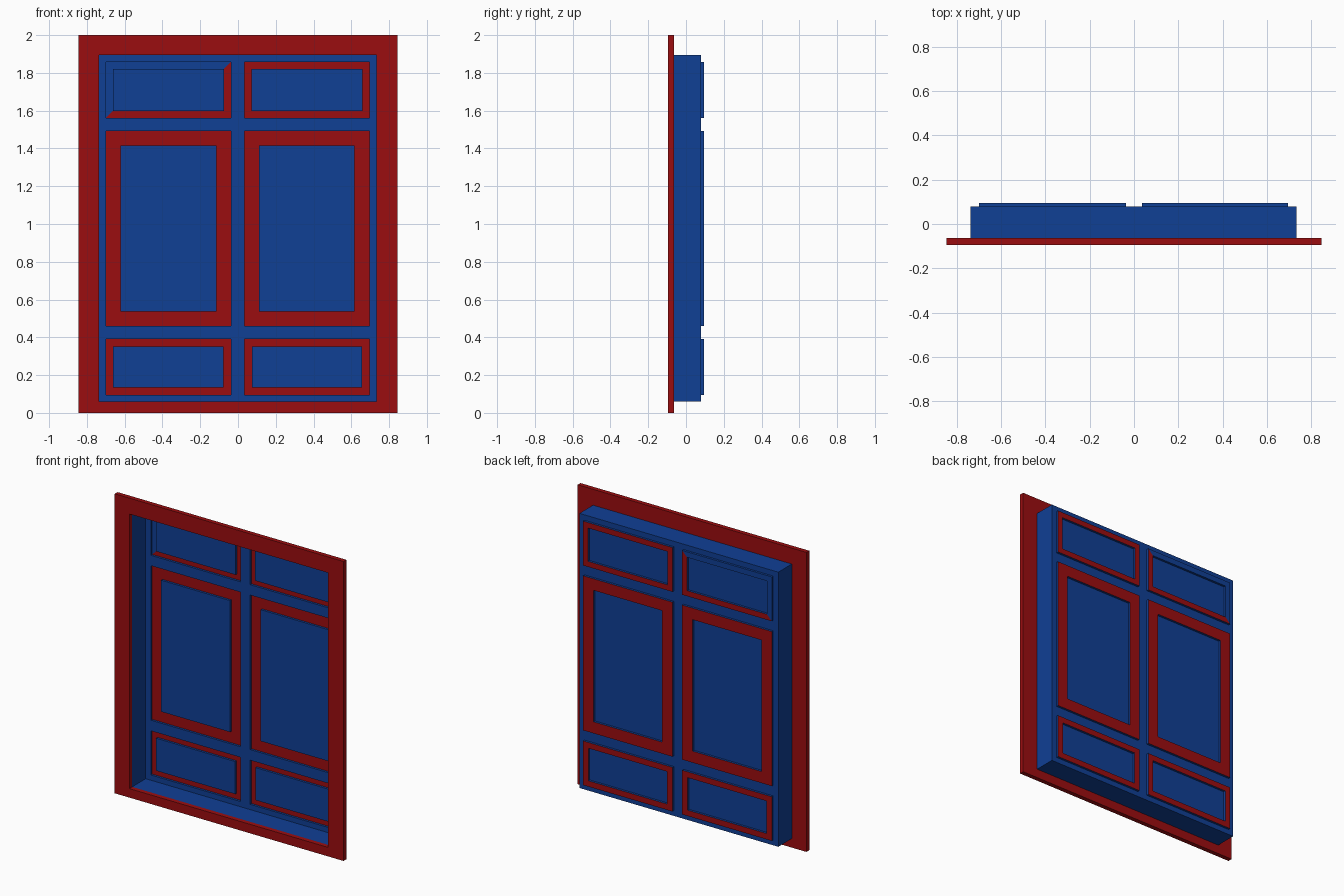
import bpy, bmesh

if "Cube" in bpy.data.objects:
    bpy.data.objects.remove(bpy.data.objects["Cube"])

Y_FRONT, Y_RIM, Y_BACK, Y_RAISED = -0.094, -0.064, 0.079, 0.094


def material(name, color):
    m = bpy.data.materials.new(name)
    m.diffuse_color = color
    m.use_nodes = True
    m.node_tree.nodes["Principled BSDF"].inputs["Base Color"].default_value = m.diffuse_color
    return m


RED = material("red_paint", (0.33, 0.004, 0.005, 1))
BLUE = material("blue_paint", (0.005, 0.05, 0.30, 1))


def ring(bm, rect, y):
    """Four corners of an upright rectangle: bottom left, bottom right, top right, top left."""
    x0, x1, z0, z1 = rect
    return [bm.verts.new((x, y, z)) for x, z in ((x0, z0), (x1, z0), (x1, z1), (x0, z1))]


def bridge(bm, a, b, mats=(0, 0, 0, 0)):
    """Join two rings; mats colours the bottom, right, top and left faces."""
    for i, m in enumerate(mats):
        j = (i + 1) % 4
        bm.faces.new((a[i], a[j], b[j], b[i])).material_index = m


def finish(bm, name, mats):
    bmesh.ops.remove_doubles(bm, verts=bm.verts, dist=1e-5)
    bmesh.ops.recalc_face_normals(bm, faces=bm.faces)
    mesh = bpy.data.meshes.new(name)
    bm.to_mesh(mesh)
    bm.free()
    for m in mats:
        mesh.materials.append(m)
    obj = bpy.data.objects.new(name, mesh)
    bpy.context.collection.objects.link(obj)


def inset(rect, d):
    x0, x1, z0, z1 = rect
    return x0 + d, x1 - d, z0 + d, z1 - d


# Grid lines of the door: solid bars alternate with panel openings
xs = (-0.737, -0.70, -0.037, 0.035, 0.695, 0.732)
zs = (0.06, 0.095, 0.39, 0.461, 1.493, 1.562, 1.858, 1.894)
opening = (xs[0], xs[-1], zs[0], zs[-1])
outer = (-0.845, 0.845, 0, 2)

# Flat outer frame
bm = bmesh.new()
rings = [ring(bm, r, y) for r, y in ((outer, Y_FRONT), (outer, Y_RIM),
                                     (opening, Y_RIM), (opening, Y_FRONT))]
for i in range(4):
    bridge(bm, rings[i], rings[(i + 1) % 4])
finish(bm, "outer_frame", [RED])

# Deep casing with the bars between the panels
bm = bmesh.new()
bridge(bm, ring(bm, opening, Y_RIM), ring(bm, opening, Y_BACK))
for i in range(len(xs) - 1):
    for k in range(len(zs) - 1):
        if not (i % 2 and k % 2):
            bm.faces.new(ring(bm, (xs[i], xs[i + 1], zs[k], zs[k + 1]), Y_BACK))
finish(bm, "casing_and_bars", [BLUE])

# Six pressed panels: step out, mitred border, step back in, flat centre
for k, row, border in ((1, "lower", 0.039), (3, "middle", 0.077), (5, "upper", 0.037)):
    for i, side in ((1, "left"), (3, "right")):
        rect = (xs[i], xs[i + 1], zs[k], zs[k + 1])
        inner = inset(rect, border)
        bm = bmesh.new()
        r = [ring(bm, rect, Y_BACK), ring(bm, rect, Y_RAISED),
             ring(bm, inner, Y_RAISED), ring(bm, inner, Y_BACK)]
        # The upper left border is only half red
        half = row == "upper" and side == "left"
        bridge(bm, r[0], r[1])
        bridge(bm, r[1], r[2], (1, 1, 0, 0) if half else (1, 1, 1, 1))
        bridge(bm, r[2], r[3])
        bm.faces.new(r[3])
        finish(bm, f"{row}_{side}_panel", [BLUE, RED])
